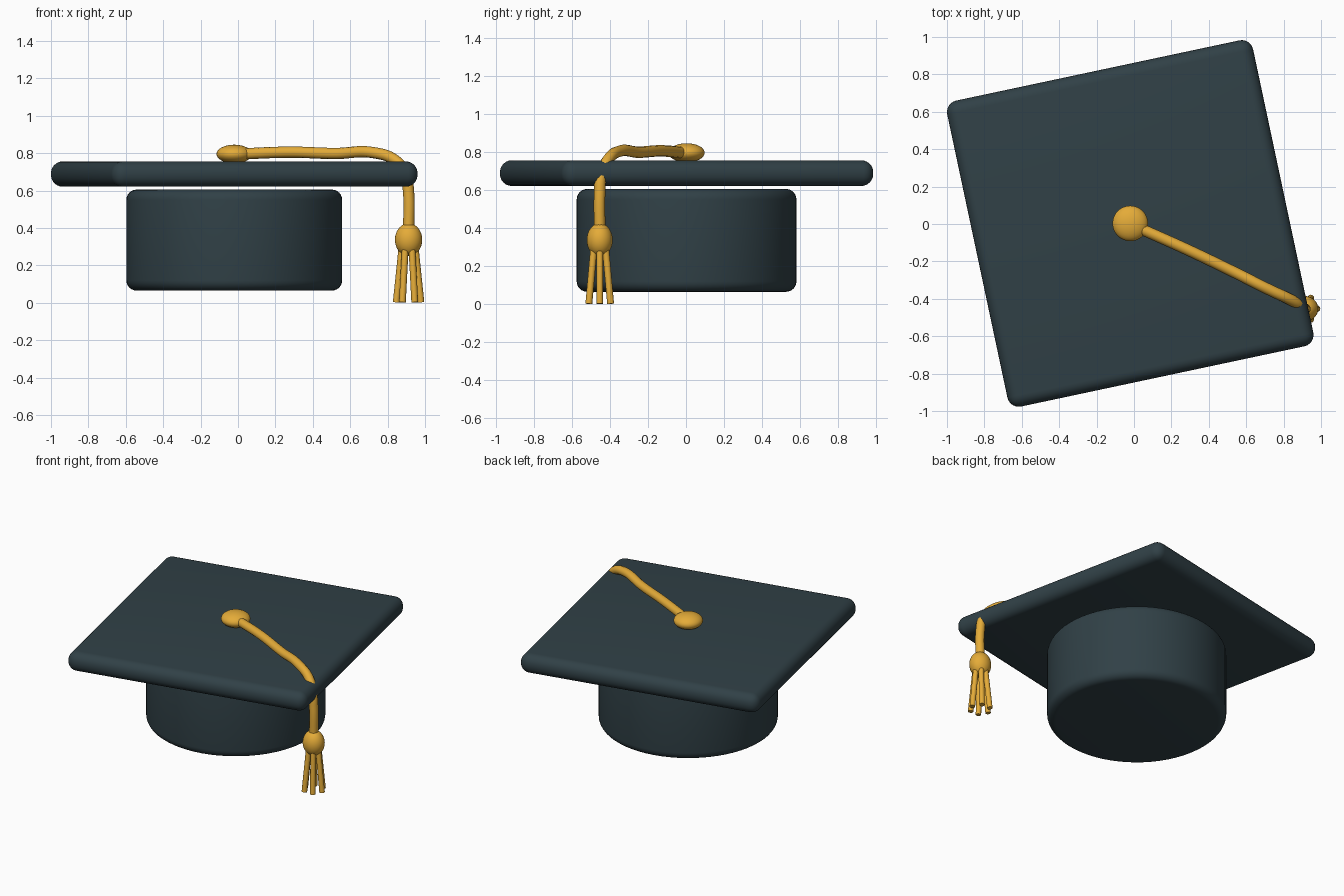
import bpy
from math import radians, cos, sin, pi

if "Cube" in bpy.data.objects:
    bpy.data.objects.remove(bpy.data.objects["Cube"])


def make_material(name, color):
    m = bpy.data.materials.new(name)
    m.diffuse_color = color
    m.use_nodes = True
    m.node_tree.nodes["Principled BSDF"].inputs["Base Color"].default_value = m.diffuse_color
    return m


CLOTH = make_material("dark_cloth", (0.03, 0.052, 0.062, 1))
GOLD = make_material("gold_thread", (0.78, 0.41, 0.04, 1))
CX, CY = -0.02, 0.003          # cap axis
TX, TY = 0.912, -0.453         # tassel axis


def finish(name, mat, bevel=0, angle=40):
    ob = bpy.context.object
    ob.name = ob.data.name = name
    ob.data.materials.append(mat)
    bpy.ops.object.transform_apply(location=False, rotation=False, scale=True)
    if bevel:
        b = ob.modifiers.new("rounded_edges", 'BEVEL')
        b.width, b.segments, b.limit_method = bevel, 6, 'ANGLE'
        bpy.ops.object.modifier_apply(modifier=b.name)
    bpy.ops.object.shade_smooth_by_angle(angle=radians(angle))
    return ob


def ellipsoid(name, loc, scale):
    bpy.ops.mesh.primitive_uv_sphere_add(segments=32, ring_count=16, location=loc)
    bpy.context.object.scale = scale
    return finish(name, GOLD)


def tube(name, points, radius):
    cu = bpy.data.curves.new(name, 'CURVE')
    cu.dimensions = '3D'
    cu.bevel_depth, cu.bevel_resolution = radius, 4
    cu.use_fill_caps = True
    sp = cu.splines.new('BEZIER')
    sp.bezier_points.add(len(points) - 1)
    for bp, p in zip(sp.bezier_points, points):
        bp.co = p
        bp.handle_left_type = bp.handle_right_type = 'AUTO'
    ob = bpy.data.objects.new(name, cu)
    bpy.context.collection.objects.link(ob)
    bpy.ops.object.select_all(action='DESELECT')
    bpy.context.view_layer.objects.active = ob
    ob.select_set(True)
    bpy.ops.object.convert(target='MESH')
    return finish(name, GOLD)


# Head band
bpy.ops.mesh.primitive_cylinder_add(vertices=64, radius=0.577, depth=0.54,
                                    location=(CX, CY, 0.335))
finish("head_band", CLOTH, 0.055)

# Square board, turned 12 degrees
bpy.ops.mesh.primitive_cube_add(size=1, location=(CX, CY, 0.688),
                                rotation=(0, 0, radians(12)))
bpy.context.object.scale = (1.672, 1.672, 0.135)
finish("board", CLOTH, 0.062)

# Button and cord draped over the board edge
ellipsoid("button", (CX, CY, 0.795), (0.095, 0.095, 0.05))
tube("cord", [(0.0, -0.01, 0.795), (0.28, -0.135, 0.805), (0.52, -0.25, 0.798),
              (0.72, -0.35, 0.803), (0.85, -0.412, 0.755), (0.897, -0.445, 0.68),
              (TX, TY, 0.59), (TX, TY, 0.38)], 0.03)

# Tassel knot and six spreading strands
ellipsoid("tassel_knot", (TX, TY, 0.337), (0.073, 0.068, 0.088))
for i in range(6):
    c, s = cos(i * pi / 3), sin(i * pi / 3)
    tube(f"tassel_strand_{i + 1}",
         [(TX + r * c, TY + r * s, z) for r, z in ((0.034, 0.31), (0.066, 0.002))],
         0.018)
